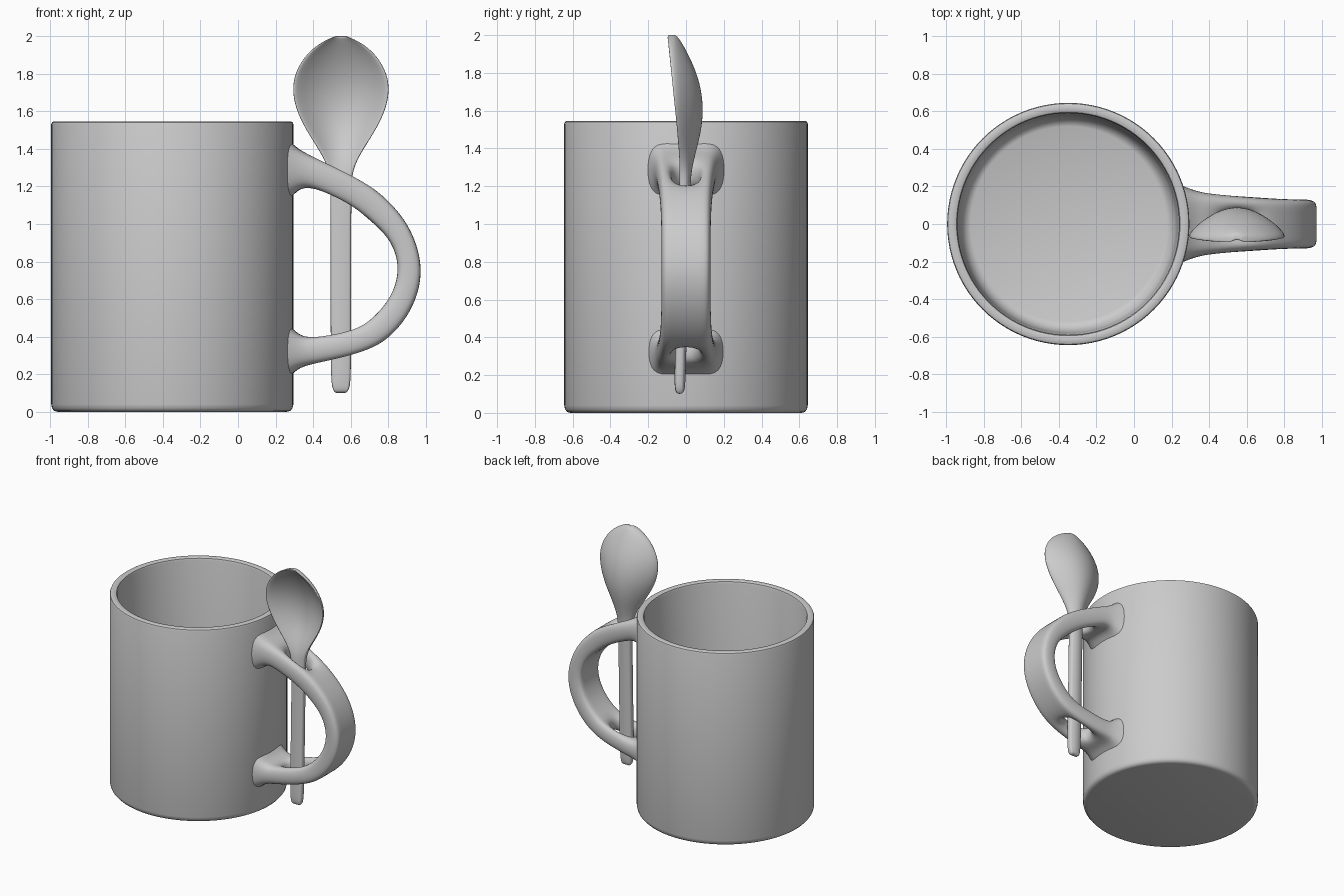
import bpy, bmesh, math

if "Cube" in bpy.data.objects:
    bpy.data.objects.remove(bpy.data.objects["Cube"])


def finish(name, bm, levels=0, angle=40):
    bmesh.ops.remove_doubles(bm, verts=bm.verts, dist=1e-5)
    bmesh.ops.recalc_face_normals(bm, faces=bm.faces)
    me = bpy.data.meshes.new(name)
    bm.to_mesh(me)
    bm.free()
    ob = bpy.data.objects.new(name, me)
    bpy.context.collection.objects.link(ob)
    if levels:
        mod = ob.modifiers.new("smooth", 'SUBSURF')
        mod.levels = mod.render_levels = levels
        for p in me.polygons:
            p.use_smooth = True
    else:
        bpy.ops.object.select_all(action='DESELECT')
        ob.select_set(True)
        bpy.context.view_layer.objects.active = ob
        bpy.ops.object.shade_smooth_by_angle(angle=math.radians(angle))
    return ob


def loft(bm, rings, skip=()):
    """Join closed rings with quads; skip holds (segment, side) pairs left open."""
    n = len(rings[0])
    for i in range(len(rings) - 1):
        a, b = rings[i], rings[i + 1]
        for j in range(n):
            if (i, j) not in skip:
                k = (j + 1) % n
                bm.faces.new((a[j], a[k], b[k], b[j]))


CX = -0.35  # mug axis

# Mug body: revolved profile of the outside, rim, inside and floor
profile = [(0, 0), (.61, 0), (.628, .004), (.64, .018), (.645, .04), (.645, 1.53),
           (.641, 1.541), (.632, 1.546), (.604, 1.546), (.595, 1.541), (.59, 1.525),
           (.58, .22), (.57, .14), (.545, .10), (.52, .09), (0, .09)]
bm = bmesh.new()
verts = [bm.verts.new((CX + r, 0, z)) for r, z in profile]
edges = [bm.edges.new(p) for p in zip(verts, verts[1:])]
bmesh.ops.spin(bm, geom=verts + edges, cent=(CX, 0, 0), axis=(0, 0, 1),
               angle=math.tau, steps=96)
finish("mug_body", bm)

# Handle: outer point, inner point, half width; None means rooted in the mug wall
stations = [(None, 1.45, None, 1.12, .22), (.335, 1.385, .335, 1.205, .175),
            (.45, 1.34, .43, 1.18, .16), (.66, 1.24, .61, 1.095, .143),
            (.80, 1.13, .73, 1.00, .135), (.925, .98, .825, .90, .132),
            (.992, .76, .862, .76, .132), (.94, .56, .825, .625, .132),
            (.83, .41, .74, .515, .135), (.69, .315, .64, .44, .143),
            (.43, .255, .42, .40, .16), (.335, .245, .335, .395, .17),
            (None, .18, None, .47, .215)]
HOLE = .075
bm = bmesh.new()
rings = []
for ox, oz, ix, iz, w in stations:
    ring = []
    for x, z, ys in ((ox, oz, (-w, -HOLE, HOLE, w)), (ix, iz, (w, HOLE, -HOLE, -w))):
        for y in ys:
            px = x if x is not None else CX + math.sqrt(.622 ** 2 - y * y)
            ring.append(bm.verts.new((px, y, z)))
    rings.append(ring)
holes = (2, 9)
loft(bm, rings, [(i, j) for i in holes for j in (1, 5)])
# Walls of the two spoon holes
for i in holes:
    a, b = rings[i], rings[i + 1]
    for quad in ((a[1], b[1], b[6], a[6]), (a[2], b[2], b[5], a[5]),
                 (a[1], a[2], a[5], a[6]), (b[1], b[2], b[5], b[6])):
        bm.faces.new(quad)
finish("mug_handle", bm, 3)

# Spoon: z, half width, rim y, front middle y, back middle y
sections = [(.10, .030, -.050, -.050, -.018), (.125, .048, -.055, -.06, -.005),
            (.20, .055, -.052, -.062, .0), (.70, .055, -.042, -.05, .01),
            (1.20, .055, -.032, -.037, .022), (1.29, .064, -.036, -.03, .032),
            (1.38, .108, -.047, .00, .055), (1.48, .175, -.06, .045, .083),
            (1.59, .235, -.072, .066, .098), (1.70, .263, -.084, .06, .09),
            (1.80, .25, -.093, .03, .062), (1.89, .198, -.10, -.015, .02),
            (1.95, .133, -.103, -.055, -.014), (1.985, .07, -.104, -.08, -.038),
            (2.002, .025, -.10, -.09, -.055)]
us = [-1, -.72, -.38, 0, .38, .72, 1]
bm = bmesh.new()
rings = []
for z, w, rim, front, back in sections:
    edge = rim + .036
    f = [(u, rim + (front - rim) * (1 - u * u)) for u in us]
    b = [(u, edge + (back - edge) * (1 - u * u)) for u in reversed(us)]
    rings.append([bm.verts.new((.548 + u * w, y, z)) for u, y in f + b])
loft(bm, rings)
# Close both ends with strips of quads
for ring in (rings[0], rings[-1]):
    for j in range(6):
        bm.faces.new((ring[j], ring[j + 1], ring[12 - j], ring[13 - j]))
finish("spoon", bm, 2)
